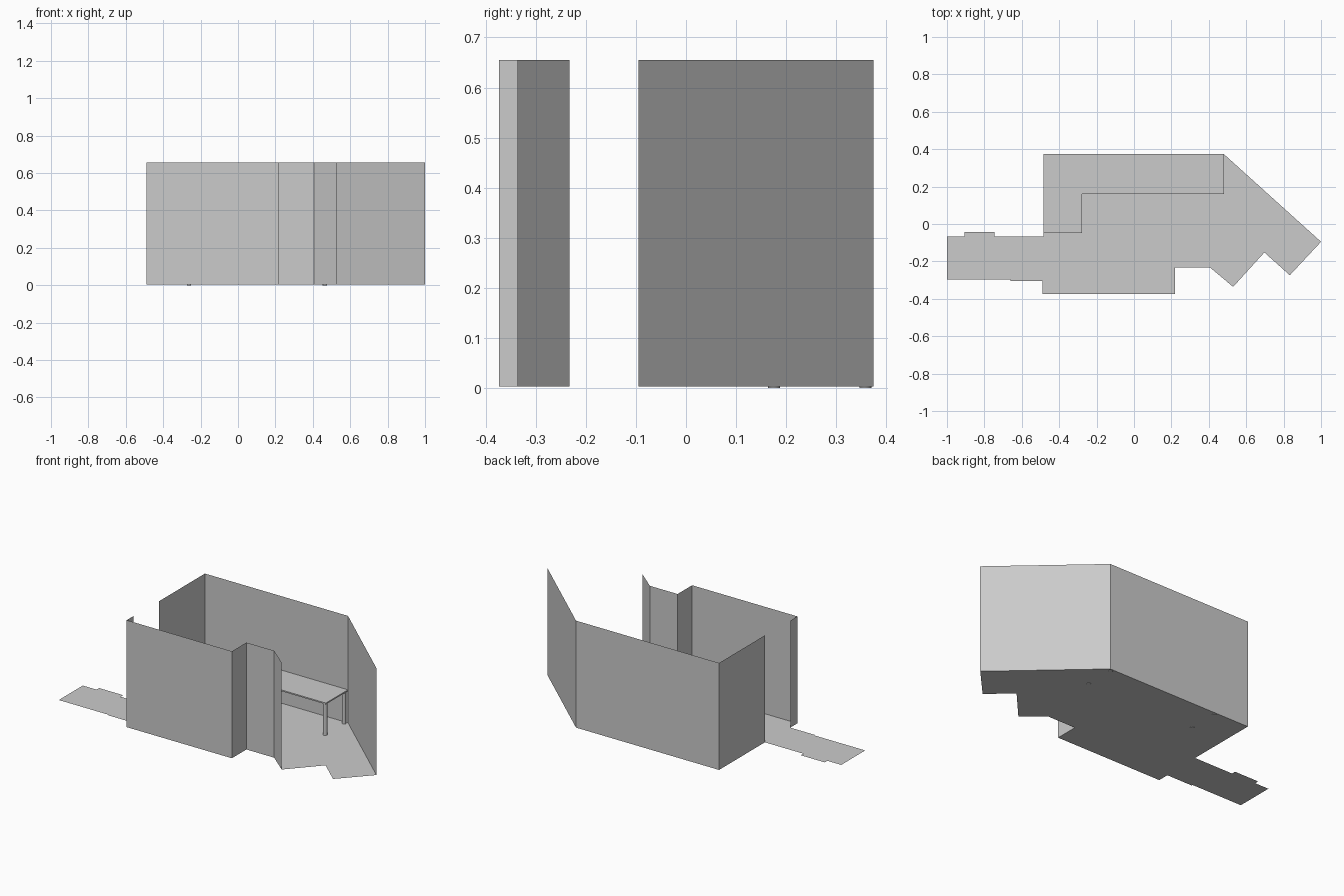
import bpy
import bmesh

cube = bpy.data.objects.get("Cube")
if cube:
    bpy.data.objects.remove(cube)

FLOOR_Z, WALL_TOP, COUNTER_Z = 0.003, 0.655, 0.205

grey = bpy.data.materials.new("plain grey")
grey.use_nodes = True
grey.diffuse_color = (0.6, 0.6, 0.6, 1)
grey.node_tree.nodes["Principled BSDF"].inputs["Base Color"].default_value = (0.6, 0.6, 0.6, 1)


def finish(name, bm):
    mesh = bpy.data.meshes.new(name)
    bm.to_mesh(mesh)
    bm.free()
    mesh.materials.append(grey)
    obj = bpy.data.objects.new(name, mesh)
    bpy.context.collection.objects.link(obj)
    return obj


def slab(name, outline, z, thickness=0):
    """Flat plate from an outline, optionally extruded downwards."""
    bm = bmesh.new()
    face = bm.faces.new([bm.verts.new((x, y, z)) for x, y in outline])
    face.normal_update()
    if face.normal.z < 0:
        face.normal_flip()
    if thickness:
        geom = bmesh.ops.extrude_face_region(bm, geom=[face], use_keep_orig=True)["geom"]
        moved = [v for v in geom if isinstance(v, bmesh.types.BMVert)]
        bmesh.ops.translate(bm, verts=moved, vec=(0, 0, -thickness))
        bmesh.ops.recalc_face_normals(bm, faces=bm.faces)
    return finish(name, bm)


def wall(name, path):
    """Thin upright sheets following a plan path."""
    bm = bmesh.new()
    low = [bm.verts.new((x, y, FLOOR_Z)) for x, y in path]
    high = [bm.verts.new((x, y, WALL_TOP)) for x, y in path]
    for i in range(len(path) - 1):
        bm.faces.new((low[i], low[i + 1], high[i + 1], high[i]))
    return finish(name, bm)


# Plan paths shared by the floor and the walls, counter-clockwise
front_path = [(-0.49, -0.305), (-0.49, -0.373), (0.22, -0.373),
              (0.22, -0.233), (0.407, -0.233), (0.53, -0.336)]
back_path = [(1, -0.095), (0.48, 0.374), (-0.485, 0.374), (-0.485, -0.067)]
entrance = [(0.697, -0.152), (0.833, -0.274)]
walkway = [(-0.745, -0.067), (-0.745, -0.042), (-0.907, -0.042), (-0.907, -0.067),
           (-1, -0.067), (-1, -0.298), (-0.66, -0.298), (-0.66, -0.305)]

slab("floor", front_path + entrance + back_path + walkway, FLOOR_Z)
wall("front_wall", front_path)
wall("back_wall", back_path)

# L-shaped counter along the back and right walls
slab("counter_top", [(-0.484, -0.047), (-0.278, -0.047), (-0.278, 0.161),
                     (0.48, 0.161), (0.48, 0.373), (-0.484, 0.373)], COUNTER_Z, 0.008)

# Slim round legs under the long run of the counter
for side, x in (("right", -0.262), ("left", 0.465)):
    for end, y in (("front", 0.176), ("back", 0.358)):
        bpy.ops.mesh.primitive_cylinder_add(vertices=16, radius=0.012, depth=COUNTER_Z - 0.006,
                                            location=(x, y, (COUNTER_Z - 0.006) / 2))
        leg = bpy.context.object
        leg.name = f"{side}_{end}_leg"
        leg.data.materials.append(grey)
        bpy.ops.object.shade_smooth_by_angle()
